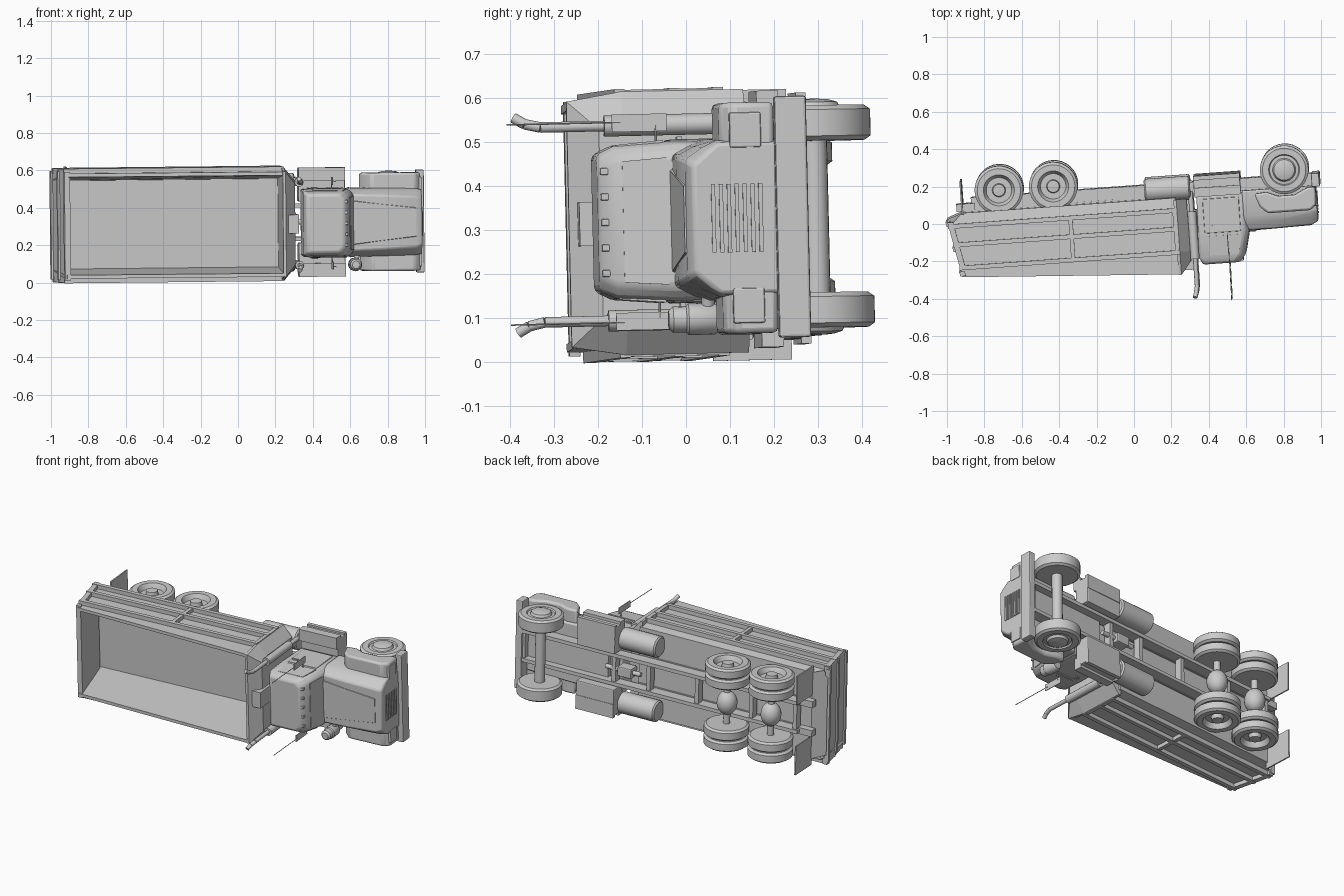
import bpy, bmesh, math
from mathutils import Matrix, Vector

cube = bpy.data.objects.get("Cube")
if cube:
    bpy.data.objects.remove(cube)

# Truck space: x forward, y left, z up; POSE lays the truck on its side
POSE = (Matrix.Translation((0, 0, 0.316))
        @ Matrix.Rotation(math.radians(4.1), 4, 'Z')
        @ Matrix.Rotation(math.radians(-0.6), 4, 'Y')
        @ Matrix.Rotation(math.radians(1.3), 4, 'X')
        @ Matrix.Rotation(math.radians(90), 4, 'X'))


def finish(name, bm, bevel=0, smooth=False):
    bmesh.ops.recalc_face_normals(bm, faces=bm.faces)
    mesh = bpy.data.meshes.new(name)
    bm.to_mesh(mesh)
    bm.free()
    ob = bpy.data.objects.new(name, mesh)
    bpy.context.collection.objects.link(ob)
    ob.matrix_world = POSE
    if bevel:
        mod = ob.modifiers.new("Bevel", 'BEVEL')
        mod.width, mod.segments, mod.limit_method = bevel, 2, 'ANGLE'
    if smooth:
        bpy.ops.object.select_all(action='DESELECT')
        ob.select_set(True)
        bpy.context.view_layer.objects.active = ob
        bpy.ops.object.shade_smooth_by_angle(angle=math.radians(35))
    return ob


def loft(name, rings, bevel=0, smooth=False):
    bm = bmesh.new()
    loops = [[bm.verts.new(p) for p in ring] for ring in rings]
    n = len(loops[0])
    for a, b in zip(loops, loops[1:]):
        for i in range(n):
            bm.faces.new((a[i], a[(i + 1) % n], b[(i + 1) % n], b[i]))
    bm.faces.new(loops[0])
    bm.faces.new(loops[-1][::-1])
    return finish(name, bm, bevel, smooth)


def box(name, x, y, z, bevel=0):
    return loft(name, [[(x[0], y[0], h), (x[1], y[0], h), (x[1], y[1], h), (x[0], y[1], h)]
                       for h in z], bevel)


def lathe(name, profile, centre, axis, sides=28):
    # profile holds (distance along axis, radius) pairs
    turn = Vector((0, 0, 1)).rotation_difference(Vector(axis)).to_matrix()
    rings = []
    for d, r in profile:
        rings.append([Vector(centre) + turn @ Vector((r * math.cos(t), r * math.sin(t), d))
                      for t in (2 * math.pi * i / sides for i in range(sides))])
    return loft(name, rings, smooth=True)


def rod(name, a, b, r, sides=16):
    a, b = Vector(a), Vector(b)
    return lathe(name, [(0, r), ((b - a).length, r)], a, (b - a).normalized(), sides)


def mirrored(points):
    return points + [(-y, z) for y, z in reversed(points)]


def tail_x(z):
    # leaning rear edge, cut back under the floor
    return -0.992 + 0.2 * (z + 0.088) if z > -0.12 else -0.91


# Dump bed: U-shaped shell
def bed_ring(top, x_at):
    half = [(0.236, -0.1), (0.262, top), (0.281, top), (0.281, 0.165), (0.281, -0.06), (0.27, -0.13)]
    return [(x_at(z), y, z) for y, z in mirrored(half)]


loft("bed_shell", [bed_ring(0.212, tail_x), bed_ring(0.28, lambda z: 0.235)])

# Headboard, tapered towards the cab, with a central hoist housing
loft("headboard", [[(x, y, z) for y, z in [(-hw, -0.12), (hw, -0.12), (hw, 0.16), (hw - 0.02, top),
                                           (0.02 - hw, top), (-hw, 0.16)]]
                   for x, hw, top in [(0.222, 0.3, 0.284), (0.237, 0.3, 0.284), (0.292, 0.235, 0.215)]])
box("hoist_housing", (0.24, 0.308), (-0.05, 0.05), (-0.12, 0.265))


# Tailgate and its frame
def tail_bar(name, y, z, depth):
    loft(name, [[(tail_x(h) - depth, y[0], h), (tail_x(h) + 0.02, y[0], h),
                 (tail_x(h) + 0.02, y[1], h), (tail_x(h) - depth, y[1], h)] for h in z])


tail_bar("tailgate", (-0.27, 0.27), (-0.088, 0.207), 0)
for i, z in enumerate((-0.088, 0.05, 0.182)):
    tail_bar(f"tailgate_rail_{i}", (-0.29, 0.29), (z, z + 0.025), 0.01)


# Wheels: outboard-facing lathe profiles
def wheel(name, x, y, s, width, front):
    h, r = width / 2, 0.13
    tyre = [(-h, 0.07), (-h, r - 0.014), (-h + 0.01, r), (h - 0.01, r), (h, r - 0.014), (h, 0.083)]
    if front:
        tyre += [(h - 0.008, 0.078), (h - 0.006, 0.062), (h + 0.008, 0.055),
                 (h + 0.014, 0.035), (h + 0.016, 0.008)]
    else:
        tyre += [(h - 0.012, 0.076), (h - 0.03, 0.068), (h - 0.03, 0.036),
                 (h - 0.006, 0.032), (h - 0.004, 0.008)]
    lathe(name, tyre, (x, y * s, -0.237), (0, s, 0), 32)


REAR = (-0.705, -0.414)
for side, s in (("left", 1), ("right", -1)):
    def span(a, b):
        return sorted((a * s, b * s))

    wheel(f"front_wheel_{side}", 0.824, 0.213, s, 0.08, True)
    for i, x in enumerate(REAR):
        wheel(f"rear_outer_wheel_{i}_{side}", x, 0.226, s, 0.062, False)
        wheel(f"rear_inner_wheel_{i}_{side}", x, 0.158, s, 0.062, False)

    # Bed side rails and posts
    for i, z in enumerate((-0.075, 0.025, 0.15)):
        box(f"bed_rail_{i}_{side}", (tail_x(z), 0.235), span(0.275, 0.306), (z, z + 0.024))
    for i, x in enumerate((-0.345, 0.213)):
        box(f"bed_post_{i}_{side}", (x, x + 0.022), span(0.275, 0.304), (-0.07, 0.165))
    loft(f"bed_corner_post_{side}", [[(tail_x(z) + d, y * s, z) for d, y in
                                      ((0, 0.27), (0.03, 0.27), (0.03, 0.304), (0, 0.304))]
                                     for z in (-0.085, 0.172)])

    # Chassis side: rail, tank, step box, mudflap
    box(f"chassis_rail_{side}", (-0.86, 0.97), span(0.078, 0.1), (-0.205, -0.14))
    box(f"bed_runner_{side}", (-0.91, 0.23), span(0.075, 0.103), (-0.14, -0.125))
    lathe(f"fuel_tank_{side}", [(0, 0.055), (0.008, 0.064), (0.237, 0.064), (0.245, 0.055)],
          (0.07, 0.2 * s, -0.177), (1, 0, 0))
    box(f"step_box_{side}", (0.335, 0.585), span(0.11, 0.275), (-0.235, -0.14), 0.006)
    box(f"step_upper_{side}", (0.335, 0.585), span(0.22, 0.292), (-0.175, -0.125))
    box(f"step_lower_{side}", (0.335, 0.585), span(0.2, 0.286), (-0.238, -0.215))
    box(f"mudflap_{side}", (-0.912, -0.904), span(0.13, 0.308), (-0.3, -0.12))
    box(f"tail_hinge_{side}", (-0.94, -0.84), span(0.07, 0.11), (-0.175, -0.135))

    # Exhaust muffler and bent stack
    rod(f"muffler_{side}", (0.315, 0.222 * s, -0.05), (0.315, 0.222 * s, 0.205), 0.024, 12)
    rod(f"exhaust_riser_{side}", (0.315, 0.222 * s, -0.16), (0.315, 0.222 * s, -0.05), 0.013, 12)
    path = [(0.315, 0.222, 0.19), (0.315, 0.222, 0.35), (0.308, 0.23, 0.385), (0.3, 0.245, 0.41)]
    for i, (a, b) in enumerate(zip(path, path[1:])):
        rod(f"exhaust_stack_{i}_{side}", (a[0], a[1] * s, a[2]), (b[0], b[1] * s, b[2]), 0.012, 12)

    # Fender over the front wheel
    outline = [(0.655, -0.12), (0.68, -0.05), (0.72, -0.012), (0.95, -0.012), (0.982, -0.04), (0.982, -0.135),
               (0.945, -0.135), (0.92, -0.125), (0.87, -0.1), (0.78, -0.1), (0.72, -0.125)]
    loft(f"fender_{side}", [[(x, y * s, z) for x, z in outline] for y in (0.1, 0.263)], 0.012, True)
    box(f"headlight_{side}", (0.97, 0.988), span(0.16, 0.24), (-0.105, -0.033), 0.004)

    # Cab side: door panel, window, handle, mirror, aerial
    box(f"door_{side}", (0.375, 0.57), span(0.165, 0.186), (-0.11, 0.075), 0.006)
    loft(f"side_window_{side}", [[(a, y * s, z), (b, y * s, z), (b, (y - 0.02) * s, z), (a, (y - 0.02) * s, z)]
                                 for a, b, y, z in [(0.39, 0.575, 0.185, 0.09), (0.39, 0.55, 0.176, 0.195)]])
    box(f"door_handle_{side}", (0.39, 0.425), span(0.18, 0.193), (0.035, 0.047))
    box(f"mirror_{side}", (0.494, 0.498), span(0.206, 0.246), (0.075, 0.2))
    rod(f"mirror_arm_{side}", (0.496, 0.17 * s, 0.1), (0.496, 0.22 * s, 0.1), 0.003, 8)
    rod(f"aerial_{side}", (0.498, 0.228 * s, 0.18), (0.494, 0.228 * s, 0.44), 0.002, 6)

# Cab body
loft("cab", [[(a, -w, z), (b - 0.03, -w, z), (b, 0.03 - w, z), (b, w - 0.03, z), (b - 0.03, w, z), (a, w, z)]
             for z, a, b, w in [(-0.13, 0.345, 0.62, 0.18), (0.07, 0.34, 0.615, 0.182),
                                (0.2, 0.335, 0.585, 0.174), (0.24, 0.355, 0.555, 0.155)]], 0.012, True)
loft("windscreen", [[(x - 0.02, -w, z), (x, -w, z), (x, w, z), (x - 0.02, w, z)]
                    for x, w, z in [(0.614, 0.145, 0.085), (0.591, 0.138, 0.185)]])
for i in range(5):
    y = (i - 2) * 0.058
    box(f"roof_light_{i}", (0.55, 0.573), (y - 0.008, y + 0.008), (0.215, 0.234), 0.003)

# Hood with sloped shoulders and a raised centre
loft("hood", [[(x, y, z) for y, z in mirrored([(w, -0.14), (w, -0.005), (w - 0.015, top - 0.04), (t, top)])]
              for x, w, t, top in [(0.59, 0.185, 0.15, 0.072), (0.75, 0.182, 0.145, 0.074),
                                   (0.95, 0.178, 0.135, 0.068), (0.985, 0.172, 0.122, 0.052)]], 0.008, True)
loft("hood_ridge", [[(x, -w, 0.05), (x, w, 0.05), (x, w - 0.015, z), (x, 0.015 - w, z)]
                    for x, w, z in [(0.61, 0.13, 0.078), (0.95, 0.09, 0.072)]])

# Grille slats and bumper
for i in range(7):
    z = -0.105 + i * 0.018
    box(f"grille_slat_{i}", (0.98, 0.99), (-0.078, 0.078), (z, z + 0.009))
box("bumper", (0.965, 1.008), (-0.275, 0.275), (-0.208, -0.135), 0.006)

# Air cleaner on the right of the cab
lathe("air_cleaner", [(0, 0.026), (0.015, 0.036), (0.075, 0.036), (0.08, 0.03), (0.11, 0.03), (0.12, 0.02)],
      (0.625, -0.225, -0.03), (0, 0, 1), 16)
rod("air_pipe", (0.625, -0.225, 0.0), (0.65, -0.13, 0.0), 0.015, 12)

# Axles, differentials and underside
rod("front_axle", (0.824, -0.21, -0.237), (0.824, 0.21, -0.237), 0.03)
for i, x in enumerate(REAR):
    rod(f"rear_axle_{i}", (x, -0.21, -0.237), (x, 0.21, -0.237), 0.02)
    ball = [(0.072 * math.cos(t), 0.058 * math.sin(t) + 0.002) for t in
            (math.pi * (1 - k / 10) for k in range(11))]
    lathe(f"differential_{i}", ball, (x, 0, -0.237), (0, 1, 0), 20)
box("gearbox", (0.24, 0.33), (-0.03, 0.03), (-0.21, -0.14), 0.006)
rod("gearbox_shaft", (0.19, 0, -0.18), (0.42, 0, -0.18), 0.014, 12)
box("engine_floor", (0.42, 0.95), (-0.08, 0.08), (-0.16, -0.1))
for i, x in enumerate((-0.85, -0.56, -0.2, 0.12, 0.35, 0.95)):
    box(f"crossmember_{i}", (x, x + 0.025), (-0.09, 0.09), (-0.195, -0.15))
